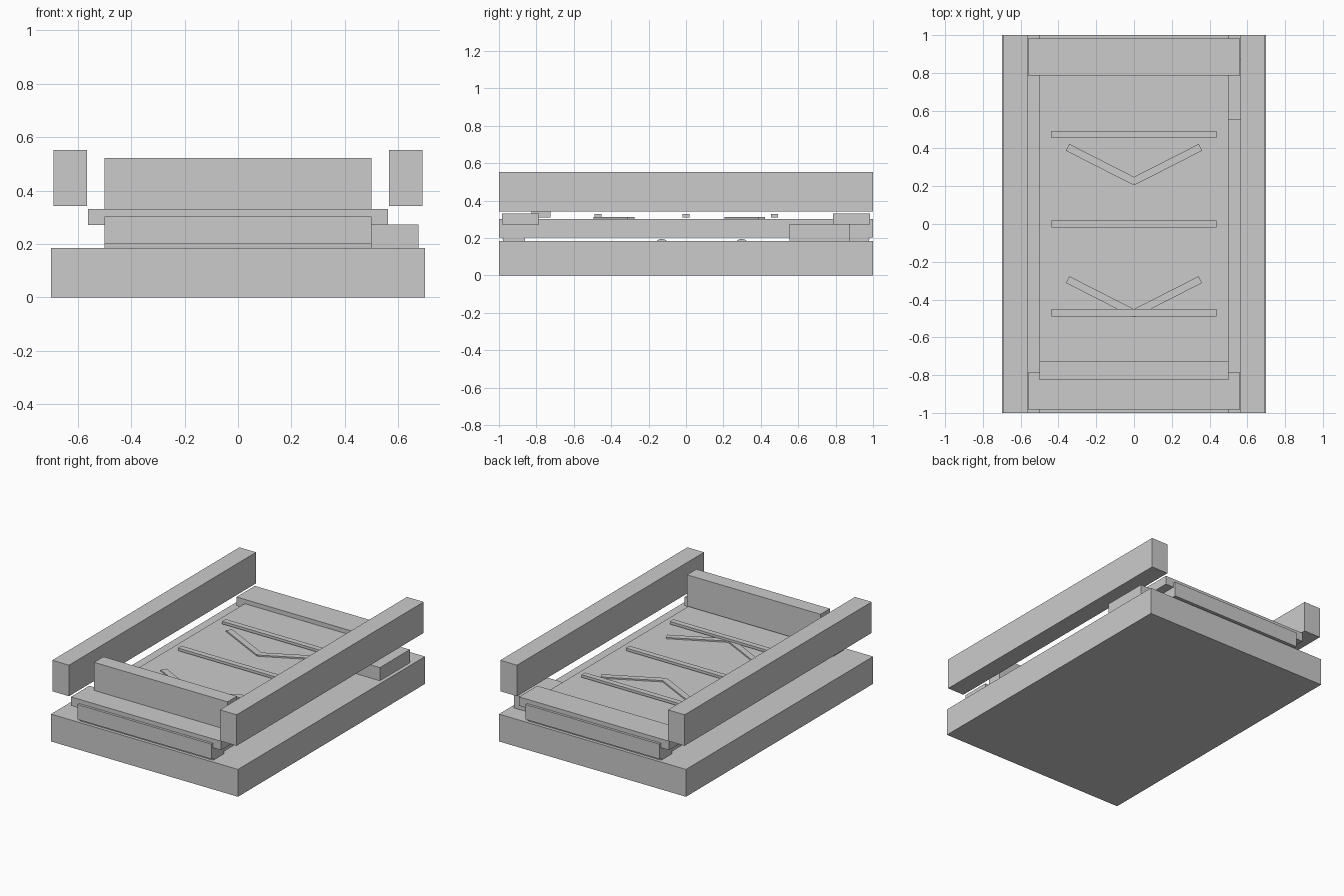
import bpy, math

if "Cube" in bpy.data.objects:
    bpy.data.objects.remove(bpy.data.objects["Cube"])


def box(name, x, y, z):
    """Box from (min, max) ranges."""
    bpy.ops.mesh.primitive_cube_add(size=1, location=[(a + b) / 2 for a, b in (x, y, z)])
    o = bpy.context.object
    o.name = name
    o.scale = [b - a for a, b in (x, y, z)]
    bpy.ops.object.transform_apply(location=False, rotation=False, scale=True)
    return o


def roller(name, y, z, radius, half_width):
    bpy.ops.mesh.primitive_cylinder_add(vertices=24, radius=radius, depth=2 * half_width,
                                        location=(0, y, z), rotation=(0, math.pi / 2, 0))
    o = bpy.context.object
    o.name = name
    bpy.ops.object.shade_smooth_by_angle()


# Base and belt
box("base", (-0.7, 0.7), (-1, 1), (0, 0.185))
box("belt", (-0.5, 0.5), (-1, 1), (0.202, 0.303))

# Side rails
for name, s in (("left_rail", -1), ("right_rail", 1)):
    box(name, sorted((s * 0.565, s * 0.69)), (-1, 1), (0.342, 0.552))

# End bars and drive rollers
for name, s in (("front", -1), ("back", 1)):
    box(name + "_end_bar", (-0.562, 0.562), sorted((s * 0.787, s * 0.983)), (0.272, 0.332))
    roller(name + "_drum", s * 0.92, 0.25 - 0.055, 0.06, 0.499)

# Idler rollers under the belt
for i, y in enumerate((-0.13, 0.297)):
    roller(f"idler_roller_{i}", y, 0.155, 0.04, 0.475)

# Stop wall and motor housing
box("stop_wall", (-0.5, 0.5), (-0.825, -0.725), (0.31, 0.522))
box("motor_housing", (0.5, 0.675), (0.553, 0.873), (0.185, 0.274))

# Cross slats
for i, y in enumerate((-0.47, 0, 0.473)):
    box(f"slat_{i}", (-0.437, 0.437), (y - 0.019, y + 0.019), (0.31, 0.328))

# V-shaped belt ridges
for i, y in enumerate((-0.385, 0.315)):
    for s in (-1, 1):
        ridge = box(f"ridge_{i}_{'left' if s < 0 else 'right'}",
                    (-0.2, 0.2), (-0.02, 0.02), (0.3, 0.312))
        ridge.location.x = s * 0.173
        ridge.location.y = y
        ridge.rotation_euler.z = s * math.radians(27)
